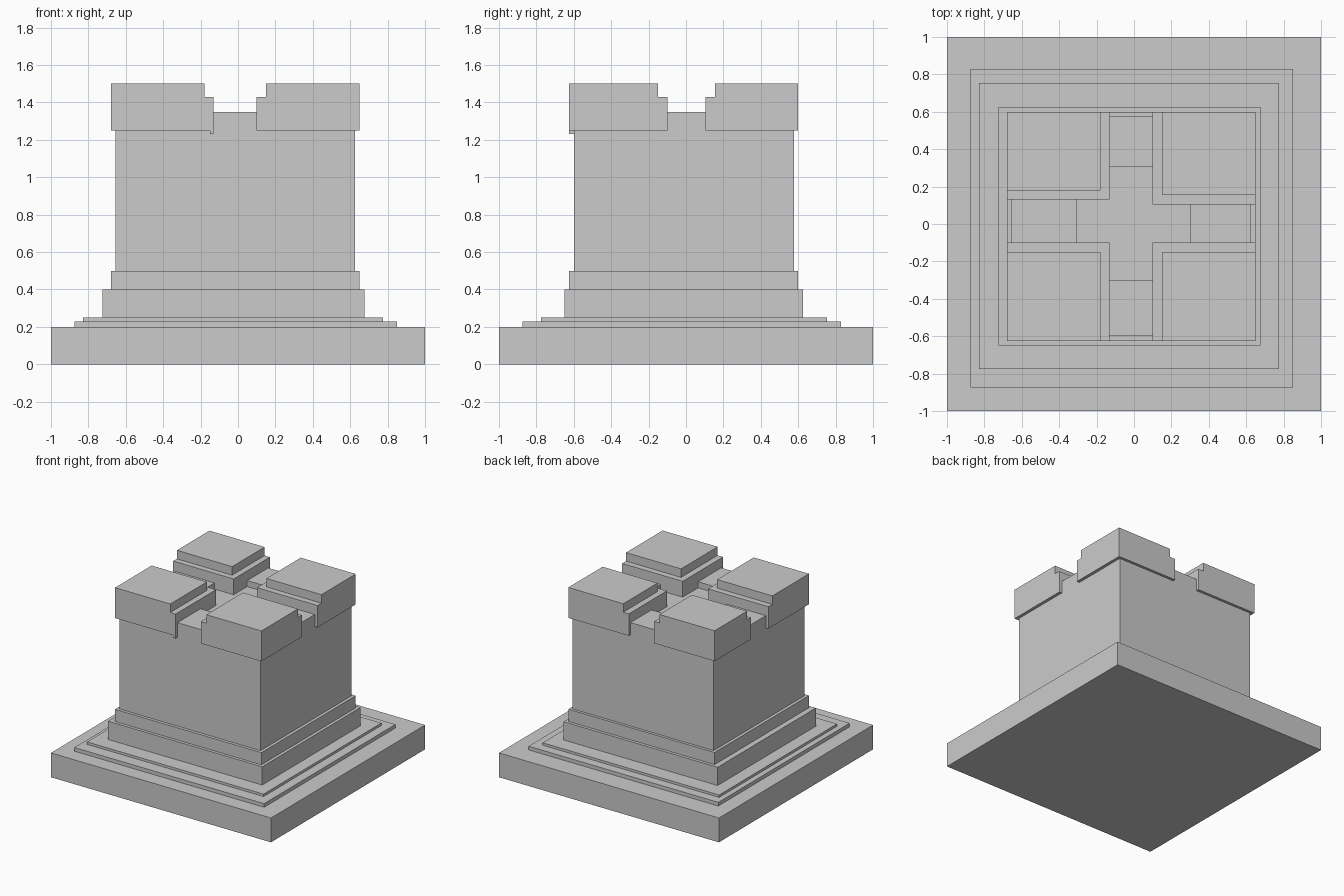
import bpy, bmesh
from mathutils import Vector

if "Cube" in bpy.data.objects:
    bpy.data.objects.remove(bpy.data.objects["Cube"])


def boxes(name, parts):
    """One object made of boxes given as (x0, x1, y0, y1, z0, z1)."""
    bm = bmesh.new()
    for x0, x1, y0, y1, z0, z1 in parts:
        lo, hi = Vector((x0, y0, z0)), Vector((x1, y1, z1))
        for v in bmesh.ops.create_cube(bm, size=1)["verts"]:
            v.co = (lo + hi) / 2 + v.co * (hi - lo)
    return finish(name, bm)


def finish(name, bm):
    bmesh.ops.recalc_face_normals(bm, faces=bm.faces)
    mesh = bpy.data.meshes.new(name)
    bm.to_mesh(mesh)
    bm.free()
    ob = bpy.data.objects.new(name, mesh)
    bpy.context.collection.objects.link(ob)
    return ob


# Stepped plinth and tower body
boxes("base_slab", [(-1, 1, -1, 1, 0, 0.2)])
boxes("lower_step", [(-0.875, 0.85, -0.875, 0.83, 0.2, 0.23)])
boxes("upper_step", [(-0.83, 0.775, -0.775, 0.755, 0.23, 0.25)])
boxes("plinth", [(-0.725, 0.675, -0.65, 0.625, 0.25, 0.4)])
boxes("plinth_collar", [(-0.68, 0.65, -0.625, 0.6, 0.4, 0.5)])
X0, X1, Y0, Y1 = -0.655, 0.625, -0.6, 0.578
boxes("tower_body", [(X0, X1, Y0, Y1, 0.5, 1.3)])

# Sills closing the four gaps around the sunken roof
boxes("gap_sills", [
    (X0, -0.305, -0.1, 0.13, 1.3, 1.35),
    (0.3, X1, -0.1, 0.105, 1.3, 1.35),
    (-0.13, 0.1, Y0, -0.3, 1.3, 1.35),
    (-0.13, 0.1, 0.305, Y1, 1.3, 1.35),
])


# Corner battlements: L-shaped lower ledge under a square cap, as one solid
def battlement(name, ox, oy, ix, iy, cx, cy):
    """o = outer corner, i = inner ledge corner, c = inner cap corner."""
    bm = bmesh.new()
    ring = lambda x, y, z: [bm.verts.new(p) for p in
                            ((ox, oy, z), (x, oy, z), (x, y, z), (ox, y, z))]
    rings = [ring(ix, iy, 1.25), ring(ix, iy, 1.43),
             ring(cx, cy, 1.43), ring(cx, cy, 1.5)]
    bm.faces.new(rings[0])
    bm.faces.new(rings[3])
    # outer sides run straight up, inner sides step back
    for a, b in zip(rings, rings[1:]):
        for i in (1, 2):
            bm.faces.new((a[i], a[i + 1], b[i + 1], b[i]))
    r = rings
    bm.faces.new((r[0][0], r[0][1], r[1][1], r[2][1], r[3][1], r[3][0]))
    bm.faces.new((r[0][0], r[0][3], r[1][3], r[2][3], r[3][3], r[3][0]))
    return finish(name, bm)


battlement("battlement_front_left", -0.68, -0.625, -0.13, -0.1, -0.178, -0.15)
battlement("battlement_front_right", 0.65, -0.625, 0.1, -0.1, 0.15, -0.15)
battlement("battlement_back_left", -0.68, 0.6, -0.13, 0.13, -0.178, 0.178)
battlement("battlement_back_right", 0.65, 0.6, 0.1, 0.105, 0.15, 0.155)

# Thin tab hanging beside the front gap
boxes("front_gap_tab", [(-0.15, -0.13, -0.625, -0.6, 1.23, 1.25)])
